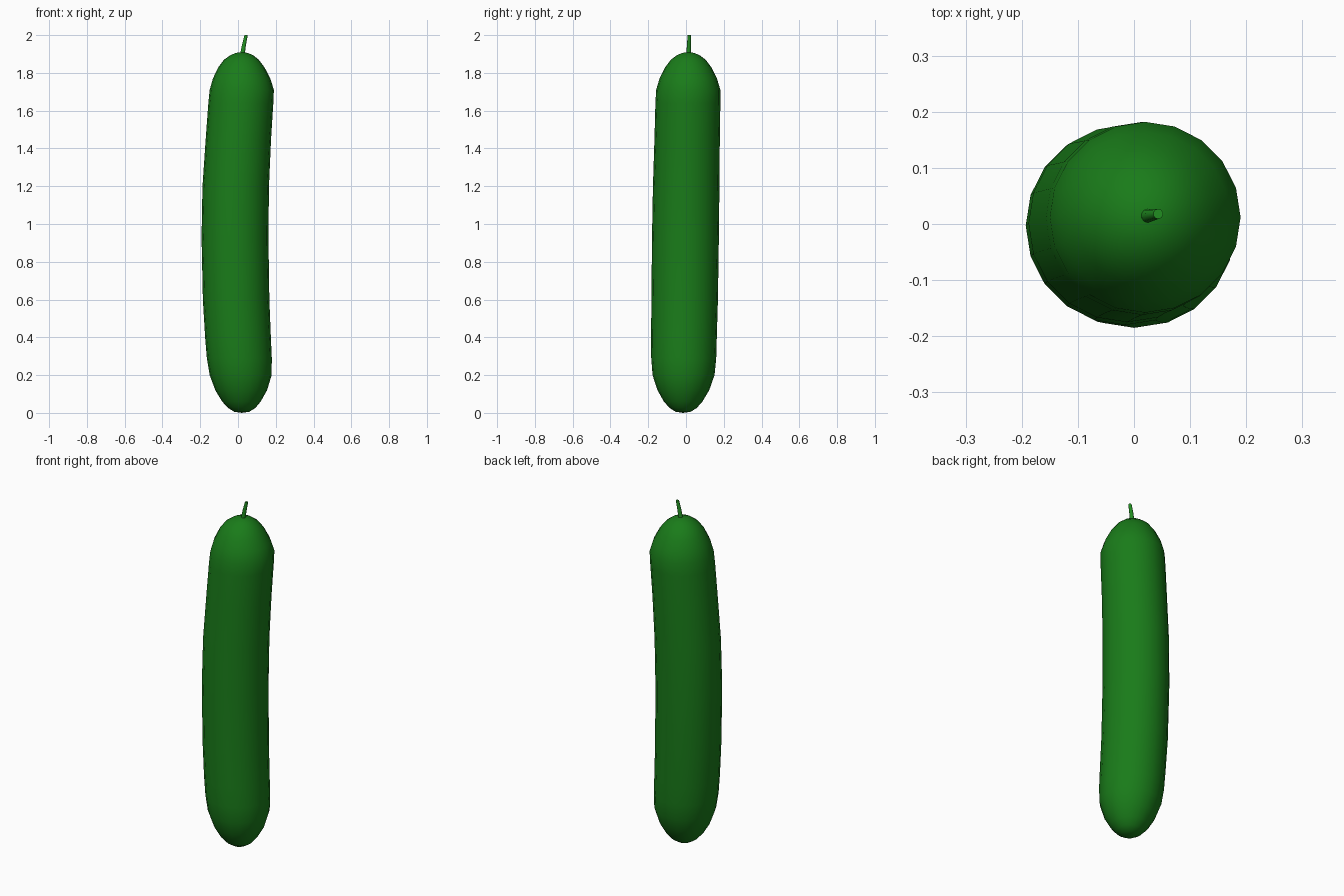
import bpy, bmesh, math
from mathutils import Vector

if "Cube" in bpy.data.objects:
    bpy.data.objects.remove(bpy.data.objects["Cube"])


def material(name, color):
    m = bpy.data.materials.new(name)
    m.diffuse_color = color
    m.use_nodes = True
    m.node_tree.nodes["Principled BSDF"].inputs["Base Color"].default_value = m.diffuse_color
    return m


def tube(name, rings, sides, mat, pole_bottom=None, pole_top=None):
    """Loft circles (x, y, z, radius); close ends with a pole point or a flat cap."""
    bm = bmesh.new()
    loops = []
    for x, y, z, r in rings:
        loops.append([bm.verts.new((x + r * math.sin(2 * math.pi * i / sides),
                                    y + r * math.cos(2 * math.pi * i / sides), z))
                      for i in range(sides)])
    for a, b in zip(loops, loops[1:]):
        for i in range(sides):
            j = (i + 1) % sides
            bm.faces.new((a[i], a[j], b[j], b[i]))
    for loop, pole in ((loops[0], pole_bottom), (loops[-1], pole_top)):
        if pole:
            v = bm.verts.new(pole)
            for i in range(sides):
                bm.faces.new((loop[i], loop[(i + 1) % sides], v))
        else:
            bm.faces.new(loop)
    bmesh.ops.recalc_face_normals(bm, faces=bm.faces)
    me = bpy.data.meshes.new(name)
    bm.to_mesh(me)
    bm.free()
    me.materials.append(mat)
    ob = bpy.data.objects.new(name, me)
    bpy.context.collection.objects.link(ob)
    bpy.ops.object.select_all(action='DESELECT')
    ob.select_set(True)
    bpy.context.view_layer.objects.active = ob
    bpy.ops.object.shade_smooth_by_angle(angle=math.radians(50))
    return ob


# Gently bowed cucumber body
skin = material("skin_green", (0.01, 0.2, 0.01, 1))
body_rings = [
    (0.020, -0.015, 0.006, 0.040), (0.020, -0.015, 0.026, 0.072),
    (0.018, -0.015, 0.060, 0.102), (0.017, -0.014, 0.120, 0.137),
    (0.014, -0.013, 0.200, 0.164), (0.007, -0.012, 0.290, 0.172),
    (0.000, -0.011, 0.400, 0.174), (-0.010, -0.007, 0.600, 0.176),
    (-0.016, -0.003, 0.930, 0.177), (-0.012, 0.001, 1.200, 0.176),
    (0.002, 0.006, 1.450, 0.173), (0.015, 0.010, 1.640, 0.172),
    (0.020, 0.012, 1.710, 0.170), (0.019, 0.012, 1.770, 0.152),
    (0.018, 0.012, 1.830, 0.122), (0.018, 0.012, 1.870, 0.092),
    (0.020, 0.012, 1.895, 0.058), (0.020, 0.012, 1.906, 0.030),
]
tube("cucumber_body", body_rings, 20, skin, (0.02, -0.015, 0.0), (0.02, 0.012, 1.91))

# Short leaning stem
stem_mat = material("stem_green", (0.015, 0.27, 0.015, 1))
tube("stem", [(0.022, 0.014, 1.89, 0.013), (0.032, 0.016, 1.95, 0.011),
              (0.043, 0.018, 2.0, 0.009)], 10, stem_mat)
